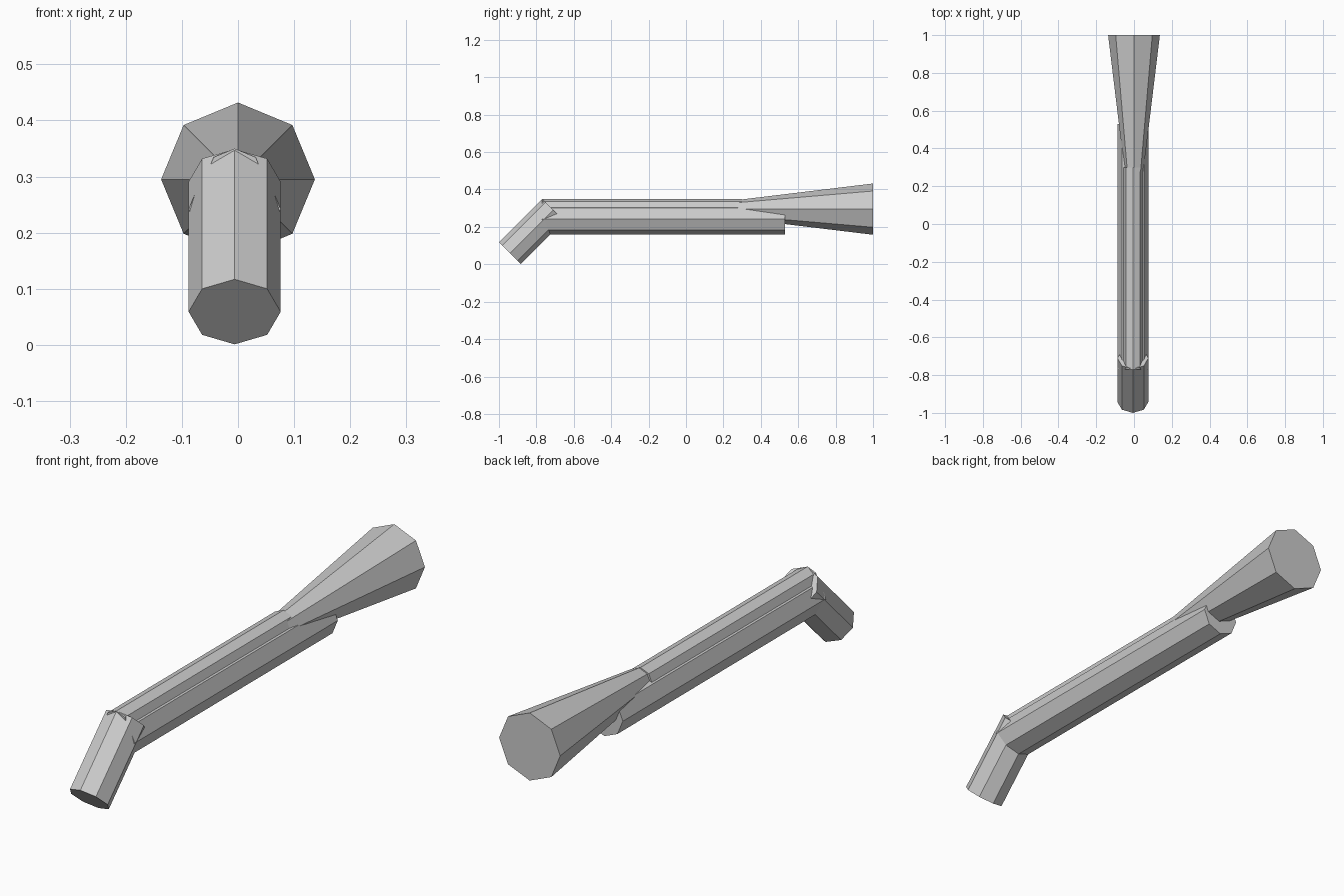
import bpy
from mathutils import Vector

if "Cube" in bpy.data.objects:
    bpy.data.objects.remove(bpy.data.objects["Cube"])


def tube(name, start, end, r_start, r_end=None):
    """Eight-sided capped tube between two points, one corner pointing up."""
    start, end = Vector(start), Vector(end)
    axis = end - start
    bpy.ops.mesh.primitive_cone_add(
        vertices=8, radius1=r_start, radius2=r_end or r_start,
        depth=axis.length, location=(start + end) / 2,
        rotation=axis.to_track_quat('Z', 'Y').to_euler())
    obj = bpy.context.object
    obj.name = name
    return obj


X = -0.006  # the tubes sit slightly off the flared end's centre

# Thick lower tube
tube("lower_tube", (X, -0.77, 0.242), (X, 0.53, 0.242), 0.082)

# Thin upper tube lying along the top
tube("upper_tube", (X, -0.77, 0.297), (X, 0.30, 0.297), 0.053)

# Short grip angled down 45 degrees at the front
tube("angled_end", (X, -0.942, 0.059), (X, -0.71, 0.291), 0.082)

# Flared end at the back
tube("flared_end", (0, 0.25, 0.295), (0, 1.0, 0.295), 0.046, 0.137)
